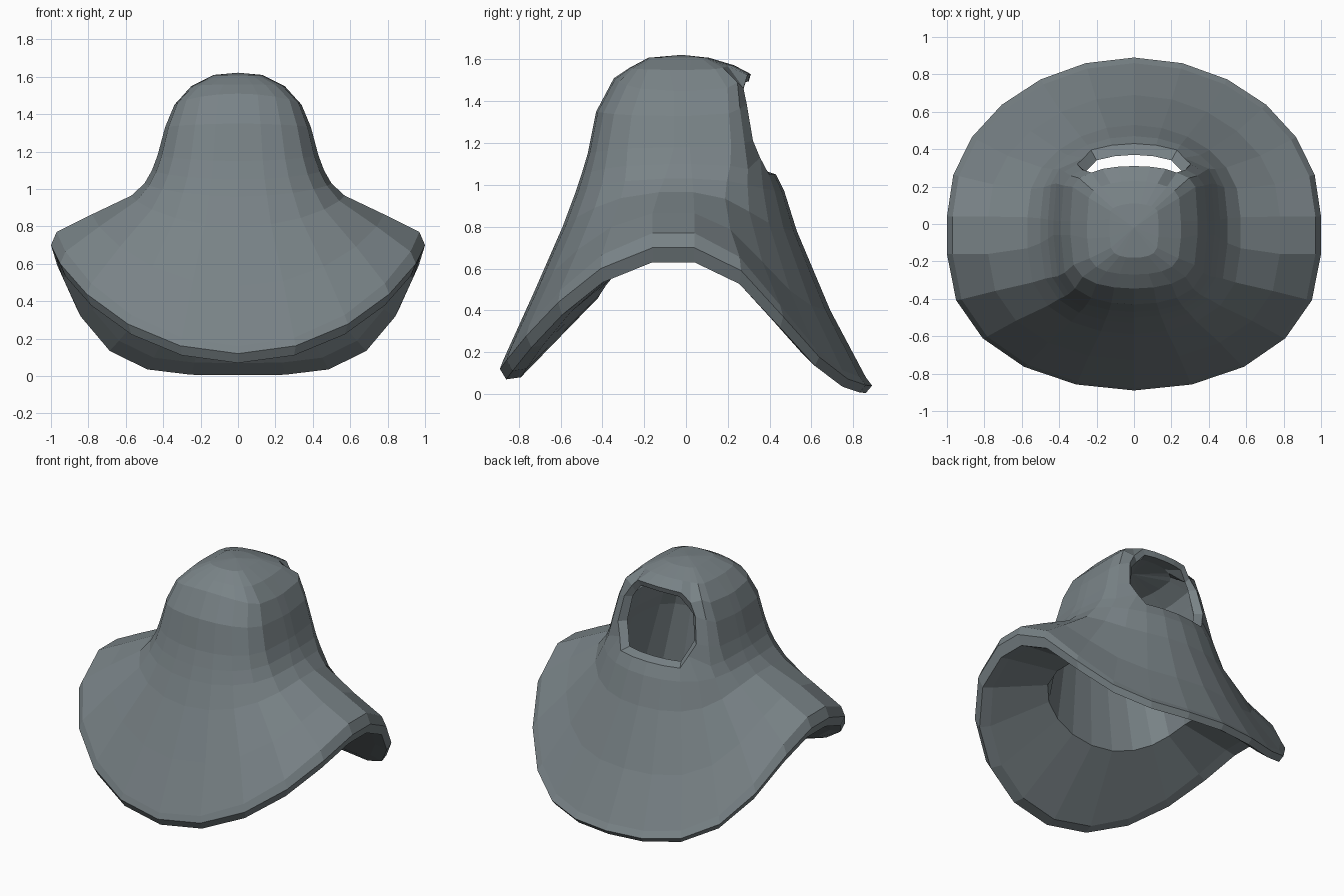
import bpy, bmesh, math

cube = bpy.data.objects.get("Cube")
if cube:
    bpy.data.objects.remove(cube, do_unlink=True)

mat = bpy.data.materials.new("slate grey cloth")
mat.use_nodes = True
colour = (0.19, 0.225, 0.24, 1)
mat.diffuse_color = colour
mat.node_tree.nodes["Principled BSDF"].inputs["Base Color"].default_value = colour

# Columns run over the back half, then the front half; each half has its own
# column at the sides, which leaves a flat strip along each shoulder
BACK_STEPS, FRONT_STEPS = 12, 10
columns = [(True, math.pi * i / BACK_STEPS) for i in range(BACK_STEPS + 1)]
columns += [(False, math.pi * i / FRONT_STEPS) for i in range(FRONT_STEPS, -1, -1)]
HOLE_FIRST, HOLE_LAST = 3, 9    # face opening, centred on +y

# Each level: side x, side z, front y, front z, back y, back z, front and back power
outer = [
    (.13, 1.61, .18, 1.608, .11, 1.608, .8, .6),
    (.25, 1.55, .27, 1.56, .23, 1.572, .7, .45),
    (.34, 1.45, .345, 1.51, .31, 1.53, .6, .38),
    (.39, 1.33, .43, 1.35, .33, 1.40, .6, .4),
    (.43, 1.18, .47, 1.15, .37, 1.22, .6, .45),
    (.46, 1.10, .50, 1.05, .43, 1.05, .7, .6),
    (.50, 1.03, .53, .96, .47, .97, .8, .75),
    (.57, .965, .59, .80, .53, .78, .9, .9),
    (.78, .865, .73, .48, .69, .40, 1, 1),
    (.97, .77, .875, .16, .86, .08, 1, 1),
    (1.0, .70, .89, .12, .89, .04, 1, 1),
]
inner = [
    (.97, .63, .86, .07, .86, .005, 1, 1),
    (.90, .645, .79, .08, .78, .07, 1, 1),
    (.53, .68, .42, .46, .43, .44, .9, .9),
    (.40, 1.10, .43, 1.05, .37, 1.07, .7, .6),
    (.37, 1.18, .41, 1.15, .32, 1.22, .6, .45),
    (.33, 1.32, .37, 1.33, .29, 1.40, .6, .4),
    (.30, 1.41, .30, 1.45, .30, 1.495, .6, .38),
    (.20, 1.49, .22, 1.50, .20, 1.52, .7, .45),
]
levels = outer + inner
HOLE_TOP = (2, 17)              # ring index on outer and inner skin
HOLE_BOTTOM = (5, 14)


def ring_point(ring, col):
    """Blend the side, front and back profiles around the body."""
    sx, sz, fy, fz, by, bz, f_power, b_power = levels[ring]
    is_back, angle = columns[col]
    x = sx * math.cos(angle)
    s = min(abs(math.sin(angle)), 1)
    if is_back:
        w = s * s * (3 - 2 * s)
        y = by * s ** b_power + .04 * (1 - w) * b_power
        z = sz + (bz - sz) * w
    else:
        w = s ** 1.5
        depth = min(.16, fy * .6)
        y = -fy * s ** f_power - depth * (1 - w) * f_power ** 2
        z = sz + (fz - sz) * w
    # round the corners of the opening
    if col in (HOLE_FIRST, HOLE_LAST):
        if ring in HOLE_TOP:
            x, z = x * .95, z - .05
        elif ring in HOLE_BOTTOM:
            x, z = x * .82, z + .07
    return x, y, z


# Hooded cape: one continuous skin, outside, around the hem and back up inside
bm = bmesh.new()
count = len(columns)
rings = [[bm.verts.new(ring_point(r, c)) for c in range(count)]
         for r in range(len(levels))]
crown = bm.verts.new((0, -.02, 1.622))
lining_crown = bm.verts.new((0, -.02, 1.54))

for c in range(count):
    n = (c + 1) % count
    bm.faces.new((crown, rings[0][c], rings[0][n]))
    bm.faces.new((lining_crown, rings[-1][n], rings[-1][c]))
    for r in range(len(rings) - 1):
        in_opening = (HOLE_TOP[0] <= r < HOLE_BOTTOM[0]
                      or HOLE_BOTTOM[1] <= r < HOLE_TOP[1])
        if HOLE_FIRST <= c < HOLE_LAST and in_opening:
            continue
        bm.faces.new((rings[r][c], rings[r + 1][c], rings[r + 1][n], rings[r][n]))

# Edge of the opening joins the outer skin to the lining
loose = [v for v in bm.verts if not v.link_faces]
bmesh.ops.delete(bm, geom=loose, context='VERTS')
bmesh.ops.bridge_loops(bm, edges=[e for e in bm.edges if e.is_boundary])
bmesh.ops.recalc_face_normals(bm, faces=bm.faces)

mesh = bpy.data.meshes.new("hooded_cape")
bm.to_mesh(mesh)
bm.free()
mesh.materials.append(mat)
cape = bpy.data.objects.new("hooded_cape", mesh)
bpy.context.collection.objects.link(cape)
